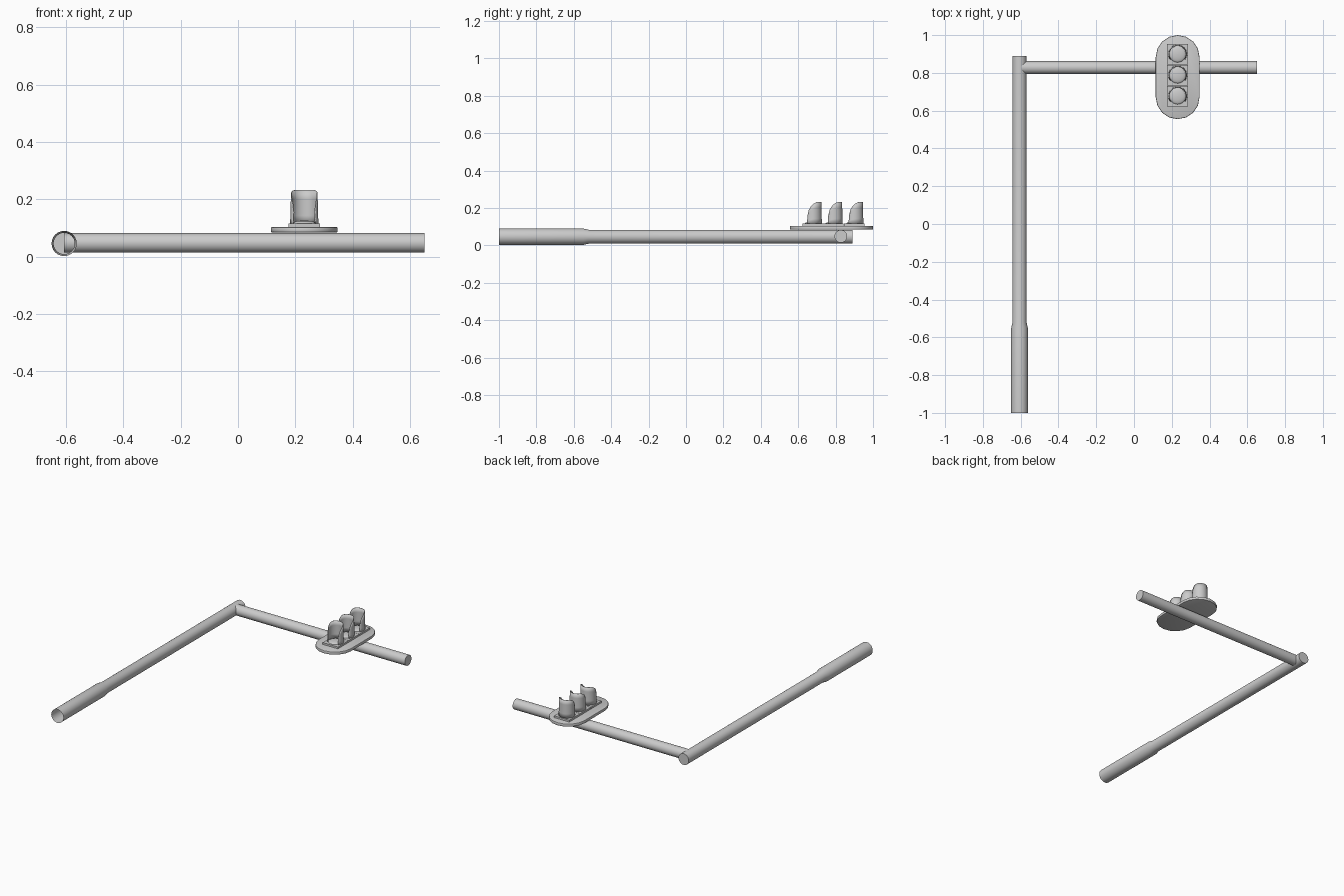
import bpy, bmesh, math
from mathutils import Matrix, Vector

if "Cube" in bpy.data.objects:
    bpy.data.objects.remove(bpy.data.objects["Cube"])

LIGHT_X = 0.231
LIGHT_YS = (0.677, 0.788, 0.899)


def make(name, bm, smooth=True):
    bmesh.ops.recalc_face_normals(bm, faces=bm.faces)
    mesh = bpy.data.meshes.new(name)
    bm.to_mesh(mesh)
    bm.free()
    ob = bpy.data.objects.new(name, mesh)
    bpy.context.collection.objects.link(ob)
    if smooth:
        bpy.ops.object.select_all(action='DESELECT')
        ob.select_set(True)
        bpy.context.view_layer.objects.active = ob
        bpy.ops.object.shade_smooth_by_angle(angle=math.radians(35))
    return ob


def lathe(name, profile, origin, axis, sides=24, cap_start=False, cap_end=False):
    """Revolve (distance, radius) pairs around an axis through origin."""
    rot = Vector((0, 0, 1)).rotation_difference(Vector(axis)).to_matrix().to_4x4()
    mat = Matrix.Translation(origin) @ rot
    bm = bmesh.new()
    rings = []
    for d, r in profile:
        angles = [2 * math.pi * i / sides for i in range(sides)]
        rings.append([bm.verts.new(mat @ Vector((r * math.cos(a), r * math.sin(a), d)))
                      for a in angles])
    for lo, hi in zip(rings, rings[1:]):
        for i in range(sides):
            j = (i + 1) % sides
            bm.faces.new((lo[i], lo[j], hi[j], hi[i]))
    if cap_start:
        bm.faces.new(rings[0])
    if cap_end:
        bm.faces.new(rings[-1])
    return make(name, bm)


# Pole: open at the foot, thicker lower sleeve, capped top
lathe("pole", [(0, 0.044), (0.45, 0.044), (0.48, 0.037), (1.89, 0.037)],
      (-0.606, -1, 0.046), (0, 1, 0), cap_end=True)

# Arm: starts inside the pole
lathe("arm", [(0, 0.034), (1.256, 0.034)], (-0.606, 0.828, 0.048), (1, 0, 0),
      cap_start=True, cap_end=True)

# Backplate: capsule outline with softened rim
bm = bmesh.new()
R, STEPS = 0.116, 8
outline = []
for cy, start in ((1.0 - R, 0), (0.555 + R, math.pi)):
    for i in range(STEPS + 1):
        a = start + math.pi * i / STEPS
        outline.append(bm.verts.new((LIGHT_X + R * math.cos(a), cy + R * math.sin(a), 0.084)))
base = bm.faces.new(outline)
ext = bmesh.ops.extrude_face_region(bm, geom=[base])
bmesh.ops.translate(bm, vec=(0, 0, 0.02), verts=[v for v in ext["geom"]
                                                if isinstance(v, bmesh.types.BMVert)])
rim = [e for e in bm.edges if abs(e.verts[0].co.z - e.verts[1].co.z) < 1e-5]
bmesh.ops.bevel(bm, geom=rim, offset=0.005, segments=2, profile=0.5, affect='EDGES')
make("backplate", bm)

for n, y in enumerate(LIGHT_YS, 1):
    # Square lamp housing
    bm = bmesh.new()
    bmesh.ops.create_cube(bm, size=1, matrix=Matrix.Translation((LIGHT_X, y, 0.107))
                          @ Matrix.Diagonal((0.11, 0.109, 0.018, 1)))
    make(f"lamp_housing_{n}", bm, smooth=False)

    # Shallow domed lens
    dome = [(0.011 * math.sin(t), max(0.044 * math.cos(t), 0.0005))
            for t in (math.pi / 2 * i / 5 for i in range(6))]
    lathe(f"lens_{n}", dome, (LIGHT_X, y, 0.115), (0, 0, 1), cap_end=True)

    # Hood: part tube whose front edge sweeps up in a curve
    bm = bmesh.new()
    prev = None
    for i in range(25):
        a = math.radians(-37 + 254 * i / 24)
        c, s = math.cos(a), math.sin(a)
        t = max(0.0, 0.036 - 0.047 * s) / 0.0645
        h = 0.035 + 0.083 * math.sqrt(max(0.0, 1 - t * t))
        col = []
        for k in range(5):
            f = k / 4
            r = 0.048 - 0.003 * f
            col.append(bm.verts.new((LIGHT_X + r * c, y + r * s, 0.114 + h * f)))
        if prev:
            for k in range(4):
                bm.faces.new((prev[k], col[k], col[k + 1], prev[k + 1]))
        prev = col
    hood = make(f"hood_{n}", bm)
    mod = hood.modifiers.new("thickness", 'SOLIDIFY')
    mod.thickness = 0.003
    mod.offset = 0
